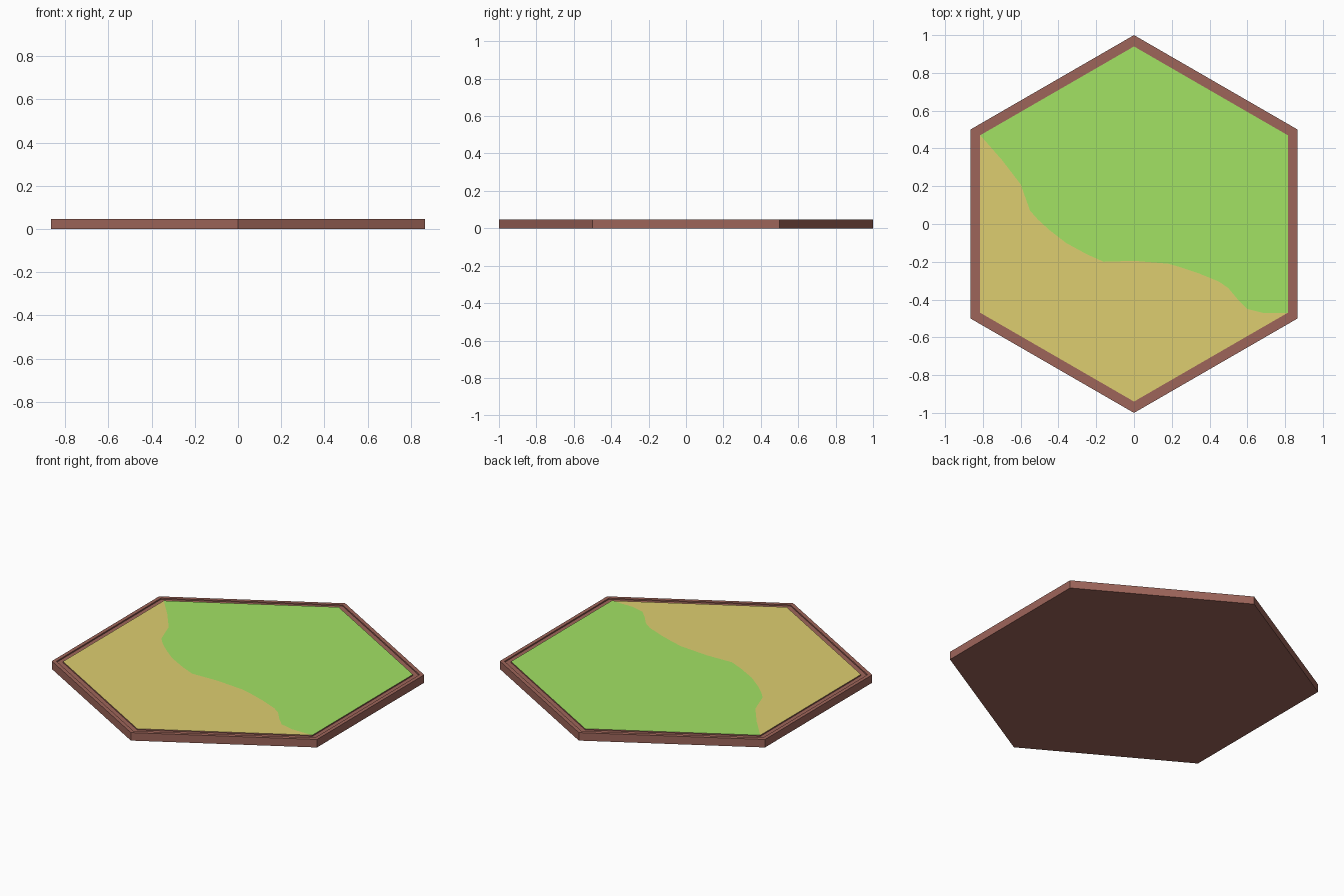
import bpy, bmesh, math

if "Cube" in bpy.data.objects:
    bpy.data.objects.remove(bpy.data.objects["Cube"])


def lin(c):
    c /= 255
    return c / 12.92 if c <= 0.04045 else ((c + 0.055) / 1.055) ** 2.4


def material(name, rgb):
    m = bpy.data.materials.new(name)
    m.diffuse_color = (*[lin(c) for c in rgb], 1)
    m.use_nodes = True
    m.node_tree.nodes["Principled BSDF"].inputs["Base Color"].default_value = m.diffuse_color
    return m


def add_object(name, bm, mat):
    bmesh.ops.recalc_face_normals(bm, faces=bm.faces[:])
    me = bpy.data.meshes.new(name)
    bm.to_mesh(me)
    bm.free()
    me.materials.append(mat)
    ob = bpy.data.objects.new(name, me)
    bpy.context.collection.objects.link(ob)


def hexagon(r):
    return [(r * math.sin(math.radians(60 * i)), r * math.cos(math.radians(60 * i))) for i in range(6)]


def plate(name, outline, z, mat):
    # thin flat ground cover, closing the top of the tray
    bm = bmesh.new()
    bm.faces.new([bm.verts.new((x, y, z)) for x, y in outline[::-1]])
    for f in bm.faces:
        f.normal_update()
        if f.normal.z < 0:
            f.normal_flip()
    me = bpy.data.meshes.new(name)
    bm.to_mesh(me)
    bm.free()
    me.materials.append(mat)
    bpy.context.collection.objects.link(bpy.data.objects.new(name, me))


brown = material("brown wood", (158, 101, 90))
green = material("grass green", (162, 226, 100))
tan = material("sand tan", (222, 206, 112))

# Tray: outer rim, narrow groove, raised middle carrying the ground
TOP = 0.047
bm = bmesh.new()
rings = [[bm.verts.new((x, y, z)) for x, y in hexagon(r)]
         for r, z in [(1, 0), (1, TOP), (0.975, TOP), (0.975, 0.04), (0.94, 0.04), (0.94, TOP)]]
for a, b in zip(rings, rings[1:]):
    for i in range(6):
        j = (i + 1) % 6
        bm.faces.new((a[i], a[j], b[j], b[i]))
bm.faces.new(rings[0])
# orient the open shell outwards by closing it first, then remove the covered top
cap = bm.faces.new(rings[-1])
bmesh.ops.recalc_face_normals(bm, faces=bm.faces[:])
bmesh.ops.delete(bm, geom=[cap], context='FACES_ONLY')
add_object("tray", bm, brown)

# Shoreline between the two ground areas, running from left corner to right corner
hx = hexagon(0.94)   # top, upper right, lower right, bottom, lower left, upper left
shore = [(-0.70, 0.34), (-0.60, 0.21), (-0.575, 0.14), (-0.55, 0.07), (-0.51, 0.025), (-0.45, -0.03),
         (-0.36, -0.10), (-0.25, -0.16), (-0.16, -0.20), (0, -0.195), (0.18, -0.21), (0.25, -0.23),
         (0.34, -0.26), (0.45, -0.305), (0.50, -0.34), (0.55, -0.40), (0.60, -0.45), (0.68, -0.47)]
plate("grass_area", [hx[5], hx[0], hx[1], hx[2]] + shore[::-1], TOP, green)
plate("sand_area", [hx[2], hx[3], hx[4], hx[5]] + shore, TOP, tan)
